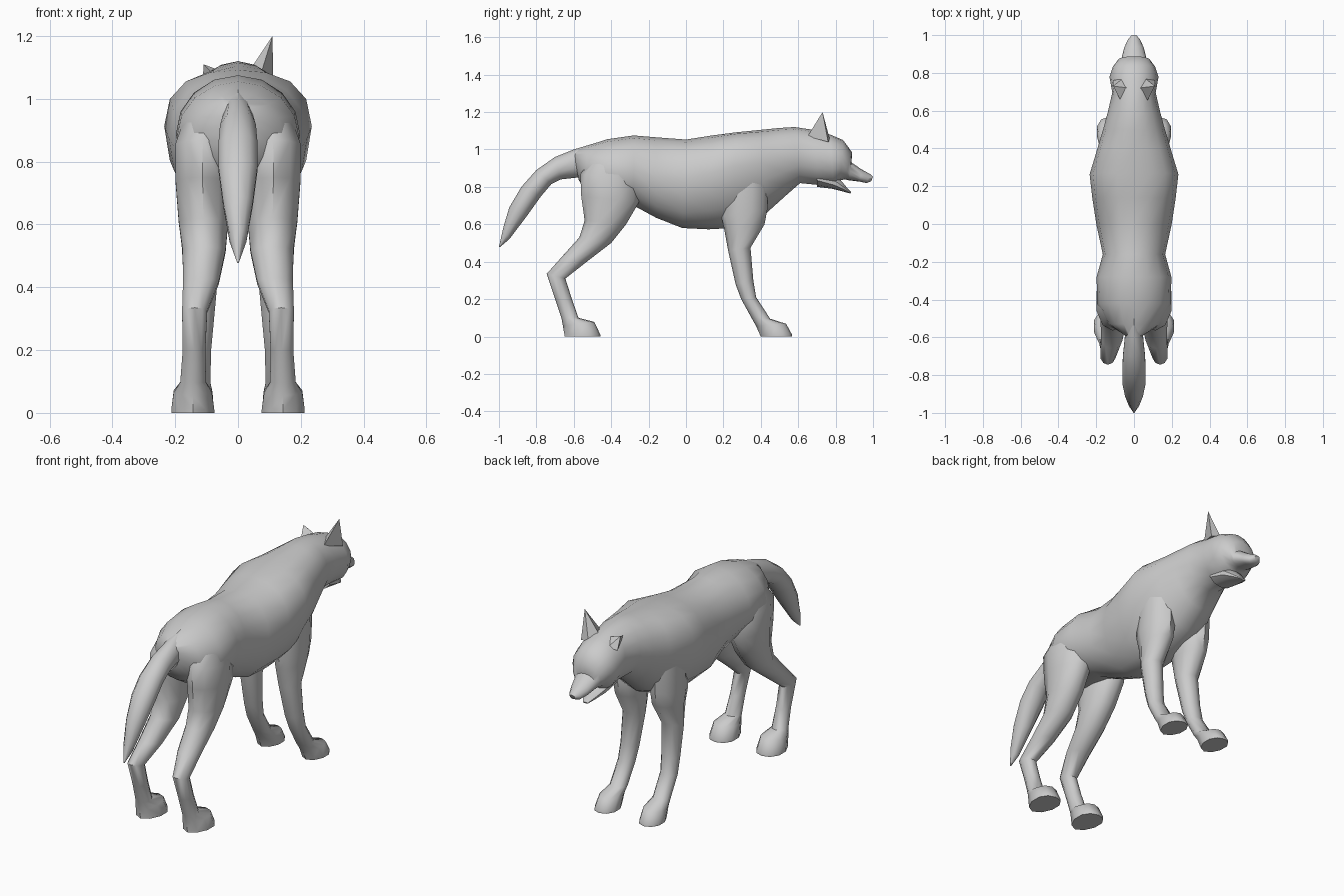
import bpy, bmesh, math


def finish(name, bm, mirror=False, angle=50):
    bmesh.ops.recalc_face_normals(bm, faces=bm.faces)
    me = bpy.data.meshes.new(name)
    bm.to_mesh(me)
    bm.free()
    ob = bpy.data.objects.new(name, me)
    bpy.context.collection.objects.link(ob)
    bpy.ops.object.select_all(action='DESELECT')
    ob.select_set(True)
    bpy.context.view_layer.objects.active = ob
    bpy.ops.object.shade_smooth_by_angle(angle=math.radians(angle))
    if mirror:
        ob.modifiers.new("mirror", 'MIRROR')
    return ob


def loft(name, rings, sides, mirror=False):
    """Each ring: y,z of one profile edge, y,z of the other, centre x, half width, bias."""
    bm = bmesh.new()
    loops = []
    for ay, az, by, bz, cx, rx, bias in rings:
        loop = []
        for i in range(sides):
            t = 2 * math.pi * i / sides
            k = math.cos(t) + bias * math.sin(t) ** 2
            loop.append(bm.verts.new((cx + rx * math.sin(t),
                                      (ay + by) / 2 + (ay - by) / 2 * k,
                                      (az + bz) / 2 + (az - bz) / 2 * k)))
        loops.append(loop)
    for p, q in zip(loops, loops[1:]):
        for i in range(sides):
            j = (i + 1) % sides
            bm.faces.new((p[i], p[j], q[j], q[i]))
    bm.faces.new(loops[0])
    bm.faces.new(loops[-1])
    return finish(name, bm, mirror)


# torso, neck, skull and upper muzzle in one skin
loft("body", [
    (-.60, .99, -.575, .84, 0, .05, 0),
    (-.53, 1.02, -.53, .76, 0, .14, 0),
    (-.42, 1.055, -.43, .70, 0, .195, 0),
    (-.28, 1.075, -.28, .70, 0, .198, 0),
    (-.16, 1.065, -.16, .635, 0, .165, 0),
    (0, 1.053, -.02, .58, 0, .198, .1),
    (.14, 1.075, .12, .573, 0, .22, .2),
    (.27, 1.092, .25, .58, 0, .235, .3),
    (.40, 1.105, .43, .66, 0, .19, .2),
    (.50, 1.115, .53, .75, 0, .16, .1),
    (.58, 1.12, .61, .82, 0, .138, 0),
    (.68, 1.105, .71, .81, 0, .115, 0),
    (.77, 1.08, .79, .81, 0, .13, 0),
    (.84, 1.05, .825, .835, 0, .112, 0),
    (.888, .985, .85, .84, 0, .085, 0),
    (.885, .93, .87, .835, 0, .066, 0),
    (.94, .893, .93, .828, 0, .052, -.2),
    (.985, .868, .965, .82, 0, .034, -.2),
    (1.0, .855, .99, .83, 0, .016, 0),
], 16)

# open lower jaw
loft("lower_jaw", [
    (.70, .90, .70, .80, 0, .075, 0),
    (.82, .845, .78, .79, 0, .068, 0),
    (.85, .808, .84, .775, 0, .042, 0),
    (.883, .772, .88, .764, 0, .016, 0),
], 10)

# drooping bushy tail
loft("tail", [
    (-.50, 1.03, -.50, .88, 0, .05, 0),
    (-.60, 1.0, -.58, .85, 0, .05, 0),
    (-.70, .96, -.67, .84, 0, .06, 0),
    (-.80, .89, -.72, .815, 0, .065, 0),
    (-.88, .80, -.775, .75, 0, .065, 0),
    (-.945, .69, -.85, .645, 0, .05, 0),
    (-.975, .59, -.945, .52, 0, .028, 0),
    (-1.0, .48, -.995, .478, 0, .003, 0),
], 10)

# front legs with flat-soled paws
loft("front_legs", [
    (.44, .84, .20, .84, .12, .075, 0),
    (.435, .68, .19, .64, .115, .08, 0),
    (.42, .60, .205, .57, .113, .073, 0),
    (.345, .475, .225, .46, .118, .06, 0),
    (.36, .30, .265, .28, .125, .05, 0),
    (.375, .21, .295, .20, .13, .047, 0),
    (.45, .095, .35, .10, .132, .046, 0),
    (.535, .068, .375, .055, .135, .057, .1),
    (.567, .01, .395, .01, .137, .062, .1),
    (.567, 0, .40, 0, .137, .062, .1),
], 10, mirror=True)

# hind legs with bent hocks
loft("hind_legs", [
    (-.29, .95, -.50, .95, .10, .07, 0),
    (-.255, .83, -.565, .87, .112, .092, 0),
    (-.25, .72, -.56, .75, .113, .09, 0),
    (-.32, .60, -.542, .62, .11, .083, 0),
    (-.40, .50, -.57, .53, .108, .072, 0),
    (-.53, .40, -.66, .43, .118, .06, 0),
    (-.645, .31, -.745, .335, .138, .042, 0),
    (-.61, .20, -.70, .20, .14, .038, 0),
    (-.575, .10, -.665, .095, .143, .043, 0),
    (-.49, .078, -.658, .055, .144, .064, .15),
    (-.458, .01, -.65, .01, .144, .072, .15),
    (-.458, 0, -.65, 0, .144, .072, .15),
], 10, mirror=True)


# one pricked ear and one flattened ear
def ear(name, side, tip_z):
    bm = bmesh.new()
    pts = [(.11, .73, tip_z), (.03, .72, 1.08), (.07, .65, 1.07),
           (.112, .76, 1.04), (.06, .77, 1.05)]
    for x, y, z in pts:
        bm.verts.new((side * x, y, z))
    bmesh.ops.convex_hull(bm, input=bm.verts[:])
    finish(name, bm, angle=20)


ear("right_ear", 1, 1.2)
ear("left_ear", -1, 1.11)
